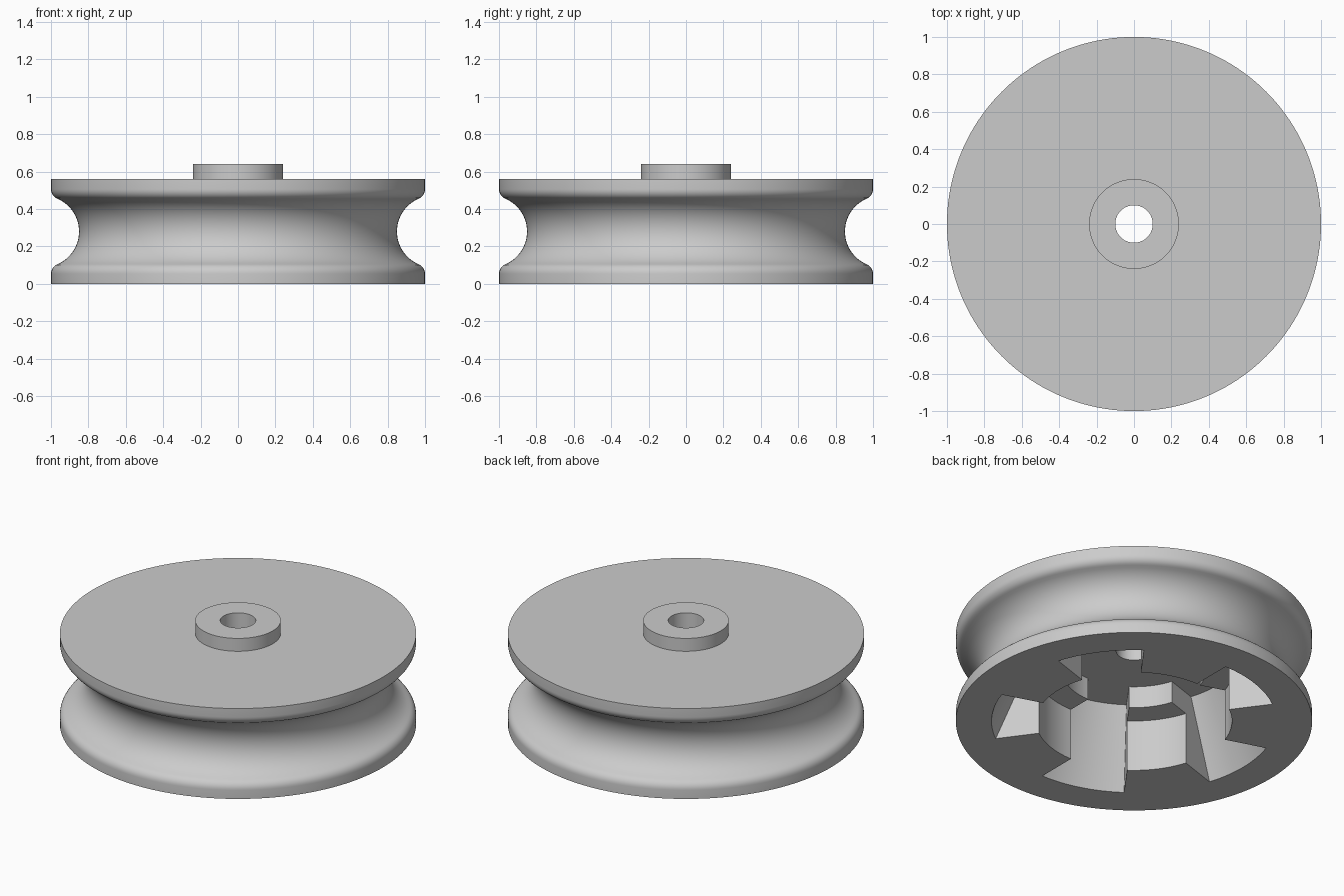
import bpy, bmesh
from math import sin, cos, radians, atan2, hypot

if "Cube" in bpy.data.objects:
    bpy.data.objects.remove(bpy.data.objects["Cube"], do_unlink=True)

# Main dimensions
RIM, TOP, BORE, BOSS, BOSS_TOP = 1.0, 0.56, 0.1, 0.24, 0.64
CEILING, STEP = 0.455, 0.32            # heights of hollow roof and of ledge
HOLLOW, LEDGE, SLOT = 0.4, 0.55, 0.8   # radii of hollow, ledge and slots
SLOT_ROOF = 0.604                      # slot radius at the roof (sloped wall)
SECTORS, STEPS, START = 10, 16, 18     # alternating slots and pillars

grey = bpy.data.materials.new("light_grey")
grey.use_nodes = True
colour = (0.6, 0.6, 0.6, 1)
grey.diffuse_color = colour
grey.node_tree.nodes["Principled BSDF"].inputs["Base Color"].default_value = colour


def arc(cx, cz, radius, start, end, count):
    """Points (r, z) along an arc, angles in radians."""
    angles = [start + (end - start) * i / count for i in range(count + 1)]
    return [(cx + radius * cos(a), cz + radius * sin(a)) for a in angles]


# Rope groove: concave arc blended into rounded rim edges
mid, gx, gr = TOP / 2, 1.04, 0.19
join_r, join_z = 0.966, 0.105
tilt = atan2(mid - join_z, gx - join_r)
round_r = (RIM - join_r) / (1 - cos(tilt))
round_z = join_z - round_r * sin(tilt)
lower_round = arc(RIM - round_r, round_z, round_r, 0, tilt, 6)
upper_round = [(r, TOP - z) for r, z in lower_round]
gr = hypot(gx - join_r, mid - join_z)
half = radians(180)
groove = arc(gx, mid, gr, half - tilt, half + tilt, 24)

outside = [(BORE, CEILING), (BORE, BOSS_TOP), (BOSS, BOSS_TOP), (BOSS, TOP), (RIM, TOP)]
outside += upper_round + groove[1:-1] + lower_round[::-1] + [(RIM, 0), (SLOT, 0)]
slot_inside = [(SLOT_ROOF, CEILING), (HOLLOW, CEILING)]
pillar_inside = [(LEDGE, 0), (LEDGE, STEP), (HOLLOW, STEP), (HOLLOW, CEILING)]

bm = bmesh.new()


def place(profile, degrees):
    """Stand a profile up in the plane at the given angle."""
    a = radians(degrees)
    return [bm.verts.new((r * cos(a), r * sin(a), z)) for r, z in profile]


def sweep(profile, start, span):
    """Turn a closed profile about the axis through one sector."""
    rings = [place(profile, start + span * i / STEPS) for i in range(STEPS + 1)]
    for a, b in zip(rings, rings[1:]):
        for i in range(len(profile)):
            j = (i + 1) % len(profile)
            bm.faces.new((a[i], a[j], b[j], b[i]))


# Slots and pillars in turn, with the flat wall between neighbours
span = 360 / SECTORS
for k in range(SECTORS):
    angle = START + k * span
    sweep(outside + (pillar_inside if k % 2 else slot_inside), angle, span)
    bm.faces.new(place([(SLOT, 0)] + pillar_inside + [(SLOT_ROOF, CEILING)], angle))

bmesh.ops.remove_doubles(bm, verts=bm.verts, dist=0.0001)
bmesh.ops.recalc_face_normals(bm, faces=bm.faces)

mesh = bpy.data.meshes.new("pulley_wheel")
bm.to_mesh(mesh)
bm.free()
mesh.materials.append(grey)
wheel = bpy.data.objects.new("pulley_wheel", mesh)
bpy.context.collection.objects.link(wheel)

bpy.ops.object.select_all(action="DESELECT")
wheel.select_set(True)
bpy.context.view_layer.objects.active = wheel
bpy.ops.object.shade_smooth_by_angle(angle=radians(30))
